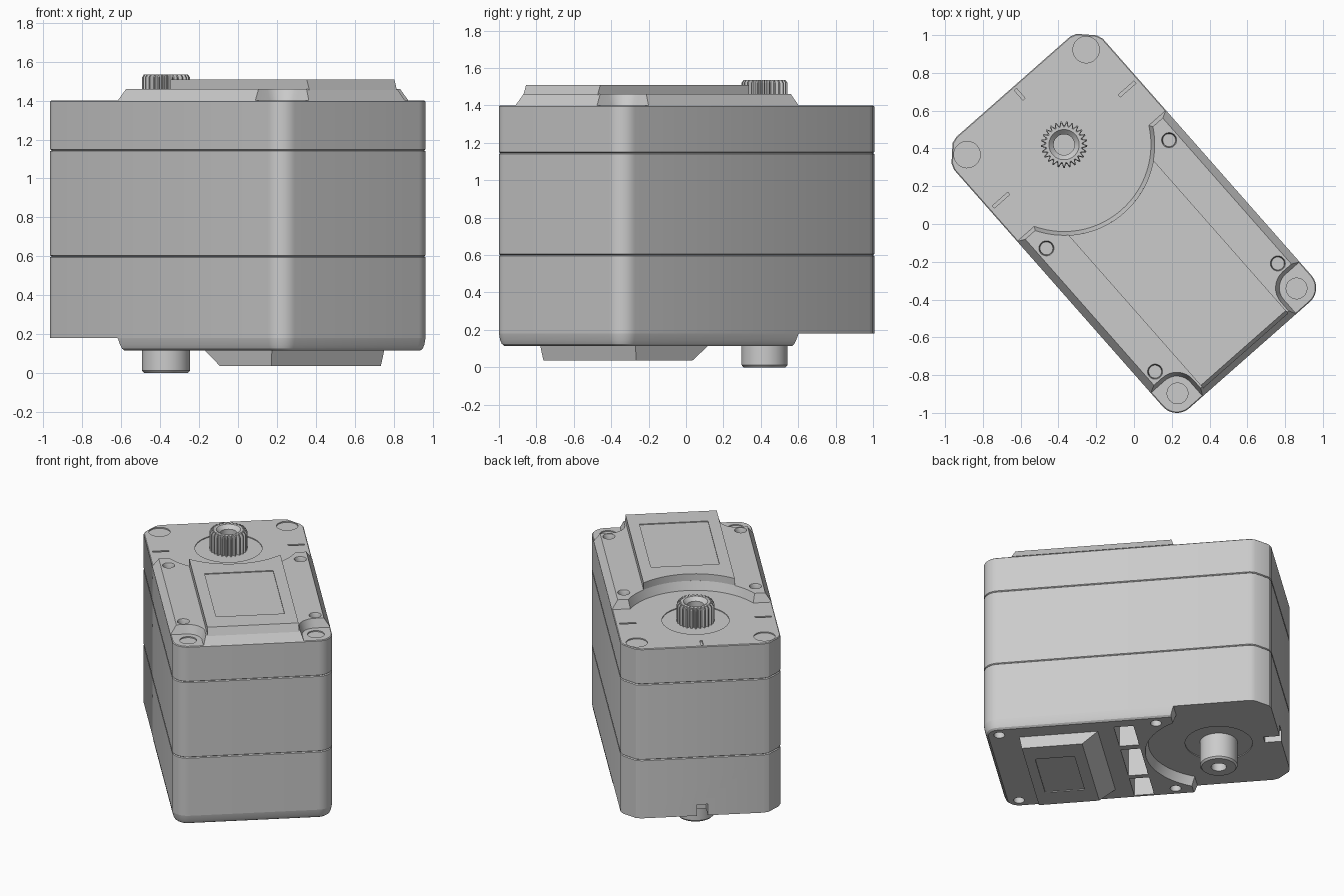
import bpy, bmesh, math
from mathutils import Matrix

if "Cube" in bpy.data.objects:
    bpy.data.objects.remove(bpy.data.objects["Cube"])

# The case is modelled along local x (long axis), then turned to its resting angle
TURN = Matrix.Rotation(math.atan2(-0.75, 0.661), 4, 'Z')
SHAFT_X = -0.56
grey = bpy.data.materials.new("case grey")
grey.diffuse_color = (0.6, 0.6, 0.6, 1)
grey.use_nodes = True
grey.node_tree.nodes["Principled BSDF"].inputs["Base Color"].default_value = grey.diffuse_color


def arc(cx, cy, r, a0, a1, n):
    out = []
    for k in range(n + 1):
        a = math.radians(a0 + (a1 - a0) * k / n)
        out.append((cx + r * math.cos(a), cy + r * math.sin(a)))
    return out


def circle(cx, cy, r, n=48):
    return arc(cx, cy, r, 0, 360, n)[:-1]


def rect(x0, x1, y0, y1):
    return [(x0, y0), (x1, y0), (x1, y1), (x0, y1)]


def mirrored(half):
    """Close a half outline by mirroring it across the long axis."""
    return half + [(x, -y) for x, y in reversed(half) if abs(y) > 1e-6]


def loft(bm, loops):
    """Skin a stack of (outline, z) loops and cap both ends."""
    rings = [[bm.verts.new((x, y, z)) for x, y in pts] for pts, z in loops]
    for a, b in zip(rings, rings[1:]):
        n = len(a)
        for k in range(n):
            bm.faces.new((a[k], a[(k + 1) % n], b[(k + 1) % n], b[k]))
    bm.faces.new(rings[0])
    bm.faces.new(rings[-1])


def make(name, *stacks):
    bm = bmesh.new()
    for s in stacks:
        loft(bm, s)
    bmesh.ops.recalc_face_normals(bm, faces=bm.faces)
    bm.transform(TURN)
    me = bpy.data.meshes.new(name)
    bm.to_mesh(me)
    bm.free()
    ob = bpy.data.objects.new(name, me)
    bpy.context.collection.objects.link(ob)
    me.materials.append(grey)
    return ob


def cut(ob, *stacks):
    tool = make("cutter", *stacks)
    tool.hide_render = True
    mod = ob.modifiers.new("cut", 'BOOLEAN')
    mod.operation, mod.solver, mod.object = 'DIFFERENCE', 'EXACT', tool
    bpy.context.view_layer.objects.active = ob
    bpy.ops.object.modifier_apply(modifier=mod.name)
    bpy.data.objects.remove(tool)


def prism(pts, z0, z1):
    return [(pts, z0), (pts, z1)]


# Outlines
def case_outline(i=0.0):
    return mirrored([(-0.968 + i, 0.40), (-0.957 + i, 0.437 - i / 2), (-0.88 + i / 2, 0.512 - i),
                     (-0.845, 0.525 - i)] + arc(0.825, 0.425, 0.1 - i, 90, 0, 10))


def deck_outline(i, s, notch):
    theta = math.degrees(math.acos((0.22 + s) / (0.46 + s)))
    half = arc(SHAFT_X, 0, 0.46 + s, 0, theta, 20) + [(-0.34 + s, 0.525 - i)]
    if notch:
        half += [(0.73 - s, 0.525 - i)] + arc(0.825, 0.425, 0.095 + s, 180, 270, 8)
        half += [(0.925 - i, 0.33 - s)]
    else:
        half += arc(0.825, 0.425, 0.1 - i, 90, 0, 10)
    return mirrored(half)


def panel_outline(end):
    a = math.degrees(math.asin(0.30 / 0.48))
    return mirrored(arc(SHAFT_X, 0, 0.48, 0, a, 16) + [(end, 0.30)])


# Three stacked housing sections with fine seam grooves
G = 0.007
lower_case = make("lower_case", [(case_outline(), 0.18), (case_outline(), 0.595), (case_outline(G), 0.60)])
middle_case = make("middle_case", [(case_outline(G), 0.60), (case_outline(), 0.605),
                                   (case_outline(), 1.14), (case_outline(G), 1.145)])
upper_case = make("upper_case", [(case_outline(G), 1.145), (case_outline(), 1.15),
                                 (case_outline(), 1.395), (case_outline(0.005), 1.40)])

# Raised decks above and below, curved around the shaft
top_deck = make("top_deck", [(deck_outline(0, 0, True), 1.40), (deck_outline(0.04, 0.02, True), 1.46)])
bottom_deck = make("bottom_deck", [(deck_outline(0, 0, False), 0.18), (deck_outline(0.006, 0.012, False), 0.145),
                                   (deck_outline(0.015, 0.018, False), 0.125),
                                   (deck_outline(0.028, 0.02, False), 0.115)])
top_panel = make("top_panel", [(panel_outline(0.895), 1.455), (panel_outline(0.875), 1.51)])
bottom_pod = make("bottom_pod", [(rect(0.18, 0.70, -0.385, 0.385), 0.116),
                                 (rect(0.286, 0.685, -0.375, 0.375), 0.035)])

# Shallow label recesses
cut(top_panel, prism(rect(0.05, 0.72, -0.225, 0.225), 1.504, 1.6))
cut(bottom_pod, prism(rect(0.36, 0.62, -0.22, 0.22), 0.0, 0.041))

# Screw holes, collar recess and index ticks
SIDES = (-1, 1)
cut(top_deck, *[[(circle(x, s * 0.433, 0.044, 32), 1.47), (circle(x, s * 0.433, 0.036, 32), 1.45),
                 (circle(x, s * 0.433, 0.034, 32), 1.42)] for x in (-0.21, 0.66) for s in SIDES])
marks = [prism(circle(x, s * 0.42, r, 32), 1.392, 1.5)
         for x, r in ((-0.86, 0.07), (0.825, 0.055)) for s in SIDES]
marks += [prism(rect(SHAFT_X - 0.008, SHAFT_X + 0.008, min(s * 0.39, s * 0.50), max(s * 0.39, s * 0.50)), 1.39, 1.5)
          for s in SIDES]
marks += [prism(rect(-0.95, -0.88, -0.008, 0.008), 1.39, 1.5), prism(circle(SHAFT_X, 0, 0.22), 1.394, 1.5)]
cut(upper_case, *marks)

# Underside: screw holes, ribbed cable pockets and end notch
pockets = [prism(rect(-0.06, 0.07, a, b), 0.05, 0.38) for a, b in ((-0.48, -0.26), (-0.22, 0.12), (0.17, 0.42))]
holes = [prism(circle(x, s * 0.43, 0.036, 32), 0.05, 0.16) for x in (-0.21, 0.825) for s in SIDES]
cut(bottom_deck, *pockets, *holes)
cut(lower_case, *pockets, prism(rect(-1.1, -0.86, -0.035, 0.035), 0.1, 0.26),
    prism(circle(SHAFT_X, 0, 0.22), 0.1, 0.186))


# Splined output shaft
def spline(scale=1.0, teeth=25):
    pts = []
    for k in range(teeth * 4):
        a = 2 * math.pi * k / (teeth * 4)
        r = (0.123 if k % 4 < 2 else 0.103) * scale
        pts.append((SHAFT_X + r * math.cos(a), r * math.sin(a)))
    return pts


def ring(r):
    return circle(SHAFT_X, 0, r, 100)


output_shaft = make("output_shaft", [(spline(), 1.38), (spline(), 1.52), (spline(0.92), 1.535), (ring(0.08), 1.535),
                                     (ring(0.055), 1.51), (ring(0.055), 1.43)])

# Plain rear shaft
rear_shaft = make("rear_shaft", [(ring(0.123), 0.20), (ring(0.123), 0.012), (ring(0.112), 0.0),
                                 (ring(0.05), 0.0), (ring(0.05), 0.11)])

# Smooth the curved walls, keep hard edges
for ob in list(bpy.context.scene.objects):
    bpy.ops.object.select_all(action='DESELECT')
    ob.select_set(True)
    bpy.context.view_layer.objects.active = ob
    bpy.ops.object.shade_smooth_by_angle(angle=math.radians(28))
